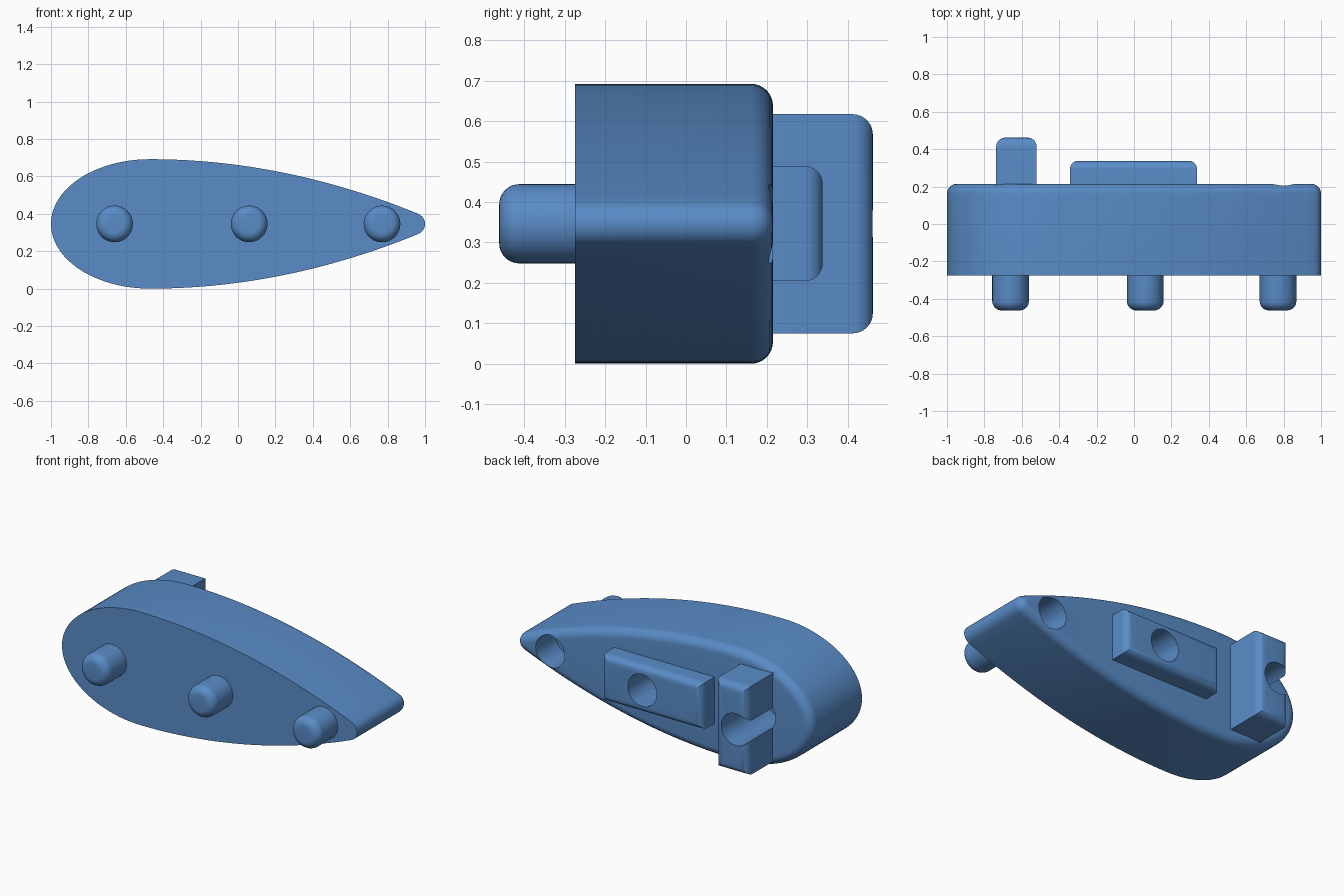
import bpy, bmesh, math
from mathutils import Vector

if "Cube" in bpy.data.objects:
    bpy.data.objects.remove(bpy.data.objects["Cube"])

CZ = 0.346                      # height of the centre line
PEG_X = (-0.66, 0.06, 0.77)     # peg and socket positions
BACK, FRONT = 0.215, -0.275     # body faces

blue = bpy.data.materials.new("blue")
blue.diffuse_color = (0.1, 0.262, 0.57, 1)
blue.use_nodes = True
blue.node_tree.nodes["Principled BSDF"].inputs["Base Color"].default_value = blue.diffuse_color


def finish(name, bm):
    bmesh.ops.recalc_face_normals(bm, faces=bm.faces)
    me = bpy.data.meshes.new(name)
    bm.to_mesh(me)
    bm.free()
    me.materials.append(blue)
    ob = bpy.data.objects.new(name, me)
    bpy.context.collection.objects.link(ob)
    return ob


def select_only(ob):
    bpy.ops.object.select_all(action='DESELECT')
    ob.select_set(True)
    bpy.context.view_layer.objects.active = ob


def smooth(ob):
    select_only(ob)
    bpy.ops.object.shade_smooth_by_angle(angle=math.radians(30))


def loft(name, rings):
    """Skin a list of equal-length rings and cap both ends."""
    bm = bmesh.new()
    vs = [[bm.verts.new(p) for p in r] for r in rings]
    n = len(vs[0])
    for a, b in zip(vs, vs[1:]):
        for i in range(n):
            j = (i + 1) % n
            bm.faces.new((a[i], a[j], b[j], b[i]))
    bm.faces.new(vs[0])
    bm.faces.new(vs[-1][::-1])
    return finish(name, bm)


def outline():
    """Teardrop section as (point, outward normal) in x, z about the centre line."""
    half = []
    a, b, px, k, r = 0.53, 0.346, -0.47, 0.142, 0.057
    for i in range(25):                               # blunt elliptical nose
        t = math.pi - math.pi / 2 * i / 24
        half.append((Vector((px + a * math.cos(t), b * math.sin(t))),
                     Vector((math.cos(t) / a, math.sin(t) / b)).normalized()))
    xe = 0.964
    for i in range(1, 29):                            # long tapering flank
        x = px + (xe - px) * i / 28
        half.append((Vector((x, b - k * (x - px) ** 2)),
                     Vector((2 * k * (x - px), 1)).normalized()))
    n = half[-1][1]
    start = math.atan2(n.y, n.x)
    for i in range(1, 9):                             # small round tail
        t = start * (1 - i / 8)
        d = Vector((math.cos(t), math.sin(t)))
        half.append((Vector((1 - r, 0)) + d * r, d))
    low = [(Vector((p.x, -p.y)), Vector((d.x, -d.y))) for p, d in half[-2:0:-1]]
    return half + low


def ring(pts, inset, y):
    return [(p.x - d.x * inset, y, CZ + p.y - d.y * inset) for p, d in pts]


# Teardrop body with rounded back rim
pts, f = outline(), 0.054
rings = [ring(pts, 0, FRONT)]
for i in range(9):
    t = math.pi / 2 * i / 8
    rings.append(ring(pts, f * (1 - math.cos(t)), BACK - f + f * math.sin(t)))
body = loft("body", rings)


def rounded_block(name, x0, x1, y0, y1, z0, z1, r):
    """Box whose back-face edges are rounded."""
    bm = bmesh.new()
    bmesh.ops.create_cube(bm, size=1)
    for v in bm.verts:
        v.co = ((x0, x1)[v.co.x > 0], (y0, y1)[v.co.y > 0], (z0, z1)[v.co.z > 0])
    edges = [e for e in bm.edges if all(v.co.y > y1 - 1e-5 for v in e.verts)]
    bmesh.ops.bevel(bm, geom=edges, offset=r, segments=8, profile=0.5,
                    affect='EDGES')
    return finish(name, bm)


# Raised parts on the back
tall_block = rounded_block("tall_block", -0.737, -0.52, 0.14, 0.462, 0.075, 0.617, 0.05)
long_bar = rounded_block("long_bar", -0.343, 0.337, 0.2, 0.338, 0.204, 0.489, 0.045)


def circle(x, y, r, n=40):
    return [(x + r * math.cos(2 * math.pi * i / n), y,
             CZ + r * math.sin(2 * math.pi * i / n)) for i in range(n)]


# Sockets bored from the back, in line with the pegs
for x in PEG_X:
    cutter = loft("socket_cutter", [circle(x, 0.02, 0.098), circle(x, 0.7, 0.098)])
    cutter.hide_render = True
    for ob in (body, tall_block, long_bar):
        if ob is tall_block and x != PEG_X[0] or ob is long_bar and x != PEG_X[1]:
            continue
        mod = ob.modifiers.new("socket", 'BOOLEAN')
        mod.operation, mod.solver, mod.object = 'DIFFERENCE', 'EXACT', cutter
        select_only(ob)
        bpy.ops.object.modifier_apply(modifier=mod.name)
    bpy.data.objects.remove(cutter)

# Round-ended pegs on the front
for x in PEG_X:
    r, f, end = 0.098, 0.05, -0.462
    rings = [circle(x, FRONT + 0.01, r)]
    for i in range(9):
        t = math.pi / 2 * i / 8
        rings.append(circle(x, end + f * (1 - math.sin(t)), r - f * (1 - math.cos(t))))
    smooth(loft("peg", rings))

for ob in (body, tall_block, long_bar):
    smooth(ob)
